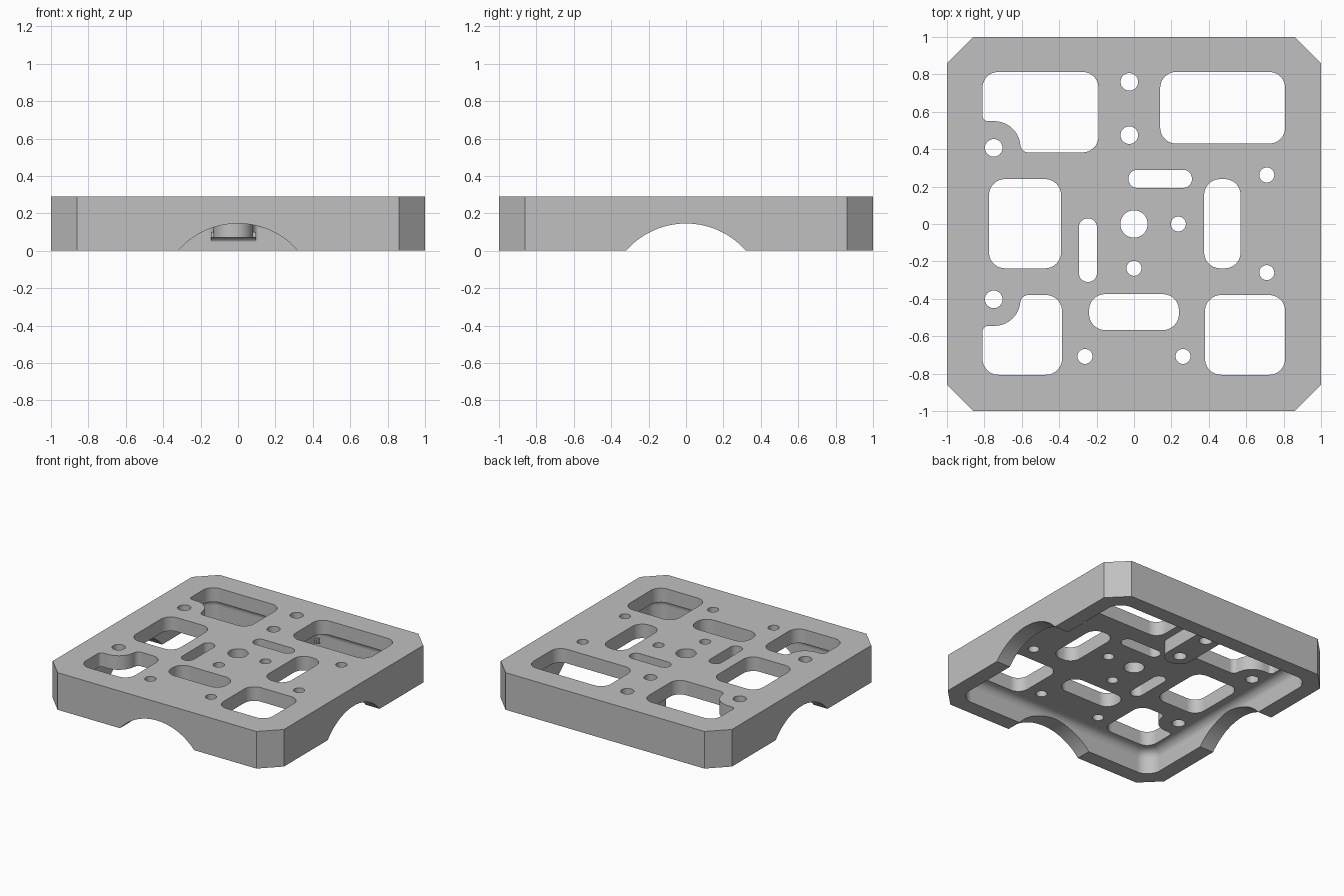
import bpy
import bmesh
import math
from mathutils import Matrix, Vector

if "Cube" in bpy.data.objects:
    bpy.data.objects.remove(bpy.data.objects["Cube"], do_unlink=True)

grey = bpy.data.materials.new("plain_grey")
grey.use_nodes = True
grey.diffuse_color = (0.53, 0.53, 0.53, 1)
grey.node_tree.nodes["Principled BSDF"].inputs["Base Color"].default_value = (0.53, 0.53, 0.53, 1)


def rounded(corners, steps=10):
    """Closed outline from (x, y, radius) corners."""
    out = []
    for i, (x, y, r) in enumerate(corners):
        p = Vector((x, y))
        if r == 0:
            out.append(p)
            continue
        a = (Vector(corners[i - 1][:2]) - p).normalized()
        b = (Vector(corners[(i + 1) % len(corners)][:2]) - p).normalized()
        half = a.angle(b) / 2
        centre = p + (a + b).normalized() * (r / math.sin(half))
        start = p + a * (r / math.tan(half)) - centre
        end = p + b * (r / math.tan(half)) - centre
        turn = math.atan2(start.x * end.y - start.y * end.x, start.dot(end))
        for k in range(steps + 1):
            out.append(centre + Matrix.Rotation(turn * k / steps, 2) @ start)
    return out


def rect(x0, x1, y0, y1, r):
    return rounded([(x0, y0, r), (x1, y0, r), (x1, y1, r), (x0, y1, r)])


def disc(x, y, r, n=48):
    return [Vector((x + r * math.cos(math.tau * k / n),
                    y + r * math.sin(math.tau * k / n))) for k in range(n)]


def octagon(h, c, r):
    return rounded([(-c, -h, r), (c, -h, r), (h, -c, r), (h, c, r),
                    (c, h, r), (-c, h, r), (-h, c, r), (-h, -c, r)])


def prism(name, outline, z0, z1, top_fillet=0, matrix=None):
    bm = bmesh.new()
    face = bm.faces.new([bm.verts.new((p.x, p.y, z0)) for p in outline])
    top = bmesh.ops.extrude_face_region(bm, geom=[face])["geom"]
    bmesh.ops.translate(bm, vec=(0, 0, z1 - z0),
                        verts=[g for g in top if isinstance(g, bmesh.types.BMVert)])
    if top_fillet:
        edges = [e for e in bm.edges if all(v.co.z > z1 - 1e-5 for v in e.verts)]
        bmesh.ops.bevel(bm, geom=edges, offset=top_fillet, segments=8,
                        profile=0.5, affect='EDGES')
    if matrix:
        bm.transform(matrix)
    bmesh.ops.recalc_face_normals(bm, faces=bm.faces)
    mesh = bpy.data.meshes.new(name)
    bm.to_mesh(mesh)
    bm.free()
    obj = bpy.data.objects.new(name, mesh)
    bpy.context.collection.objects.link(obj)
    mesh.materials.append(grey)
    return obj


def combine(target, tool, operation):
    tool.hide_render = True
    bpy.context.view_layer.objects.active = target
    mod = target.modifiers.new("combine", 'BOOLEAN')
    mod.operation = operation
    mod.solver = 'EXACT'
    mod.object = tool
    bpy.ops.object.modifier_apply(modifier=mod.name)
    bpy.data.objects.remove(tool, do_unlink=True)


# Chamfered block, hollowed from below with a filleted ceiling
HEIGHT, FLOOR, INNER = 0.29, 0.18, 0.88
plate = prism("base_plate", octagon(1, 0.86, 0), 0, HEIGHT)
combine(plate, prism("cavity", octagon(INNER, 0.81, 0.1), -0.1, FLOOR, 0.065), 'DIFFERENCE')

# Arm under the plate carrying two holes, blended into the back wall
wall = INNER + 0.002
arm = rounded([(-0.19, 0.94, 0), (-0.19, wall, 0), (-0.13, wall, 0.04), (-0.13, 0.365, 0.1),
               (0.08, 0.365, 0.1), (0.08, wall, 0.04), (0.14, wall, 0), (0.14, 0.94, 0)])
combine(plate, prism("arm", arm, 0.07, 0.22), 'UNION')
gusset = rounded([(0.93, 0.03, 0), (wall, 0.03, 0), (wall, 0.071, 0.035),
                  (0.83, 0.071, 0), (0.83, 0.1, 0), (0.93, 0.1, 0)])
yz_to_world = Matrix(((0, 0, 1, 0), (1, 0, 0, 0), (0, 1, 0, 0), (0, 0, 0, 1)))
combine(plate, prism("gusset", gusset, -0.145, 0.095, 0, yz_to_world), 'UNION')

# Arched openings in the left, right and front walls
arch = disc(0, -0.28, 0.4256, 128)
combine(plate, prism("side_arches", arch, -1.2, 1.2, 0, yz_to_world), 'DIFFERENCE')
front = Matrix.Rotation(math.pi / 2, 4, 'Z') @ yz_to_world
combine(plate, prism("front_arch", arch, -1.2, -0.6, 0, front), 'DIFFERENCE')

# Pockets, slots and holes through the top
R = 0.085
openings = [
    rect(0.14, 0.808, 0.43, 0.813, R),
    rect(0.38, 0.808, -0.806, -0.38, R),
    rect(-0.775, -0.39, -0.237, 0.24, R),
    rect(0.375, 0.57, -0.237, 0.24, R),
    rect(-0.24, 0.24, -0.567, -0.375, R),
    rect(-0.03, 0.31, 0.193, 0.29, 0.048),
    rect(-0.295, -0.198, -0.31, 0.03, 0.048),
    rounded([(-0.81, 0.813, R), (-0.81, 0.55, 0.03), (-0.607, 0.55, 0.14),
             (-0.607, 0.383, 0.04), (-0.19, 0.383, R), (-0.19, 0.813, R)]),
    rounded([(-0.81, -0.806, R), (-0.81, -0.545, 0.03), (-0.607, -0.545, 0.14),
             (-0.607, -0.38, 0.04), (-0.385, -0.38, R), (-0.385, -0.806, R)]),
    disc(0, 0, 0.073),
]
for x, y in ((-0.025, 0.76), (-0.025, 0.475), (-0.75, 0.407), (-0.75, -0.403)):
    openings.append(disc(x, y, 0.047))
for x, y in ((0.237, 0), (0, -0.237), (0.71, 0.262), (0.71, -0.26),
             (-0.262, -0.708), (0.262, -0.708)):
    openings.append(disc(x, y, 0.04))
for outline in openings:
    combine(plate, prism("opening", outline, -0.2, 0.5), 'DIFFERENCE')

# Smooth curved walls, crisp edges
bpy.ops.object.select_all(action='DESELECT')
plate.select_set(True)
bpy.context.view_layer.objects.active = plate
bpy.ops.object.shade_smooth_by_angle(angle=math.radians(30))
weighted = plate.modifiers.new("weighted_normals", 'WEIGHTED_NORMAL')
weighted.keep_sharp = True
